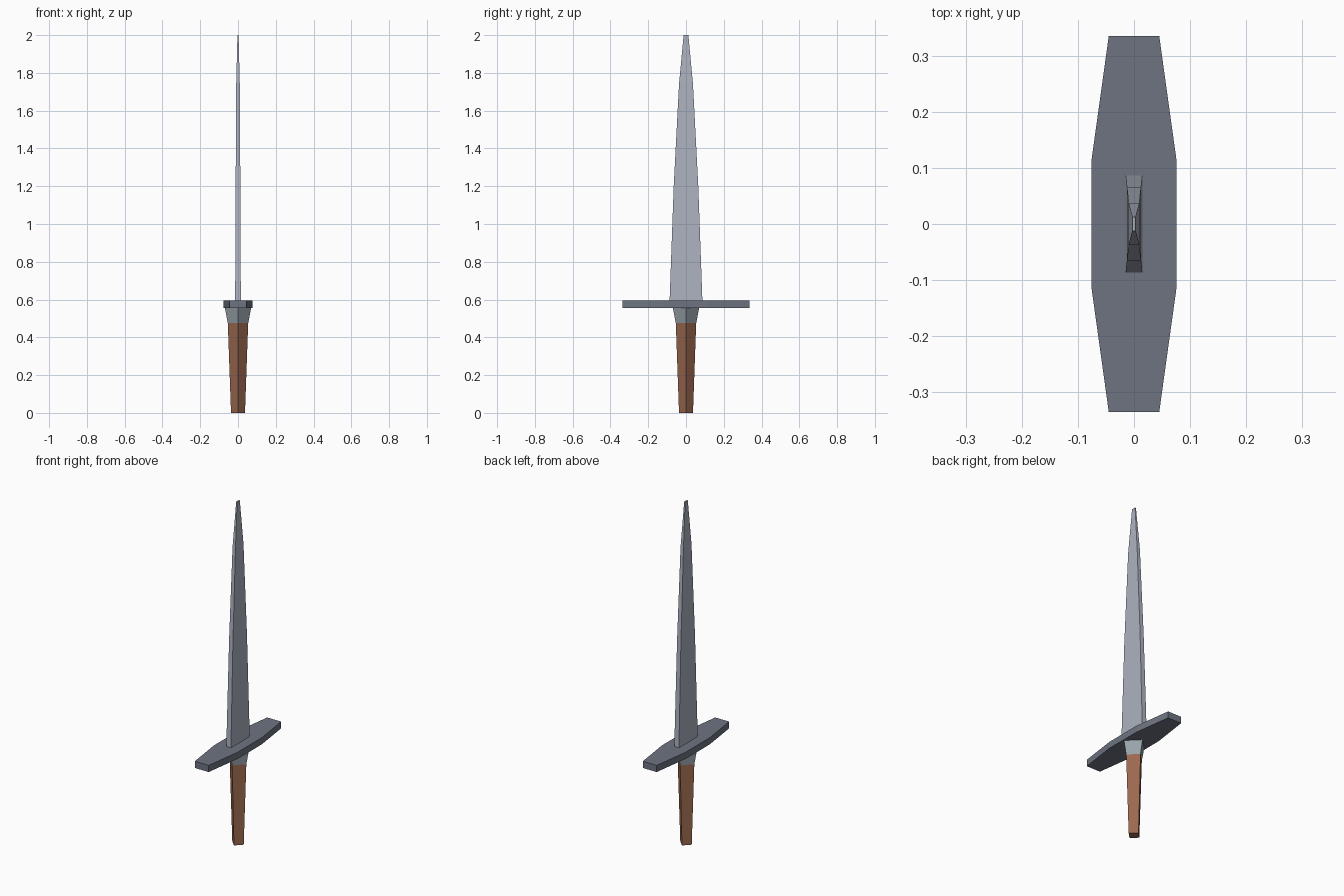
import bpy

if "Cube" in bpy.data.objects:
    bpy.data.objects.remove(bpy.data.objects["Cube"])


def material(name, rgb):
    m = bpy.data.materials.new(name)
    m.diffuse_color = (*rgb, 1)
    m.use_nodes = True
    m.node_tree.nodes["Principled BSDF"].inputs["Base Color"].default_value = m.diffuse_color
    return m


def loft(name, rings, mat):
    """Closed solid from matching rings of (x, y, z) points, bottom to top."""
    n = len(rings[0])
    verts = [p for r in rings for p in r]
    faces = [list(range(n))[::-1], [len(verts) - n + i for i in range(n)]]
    for k in range(len(rings) - 1):
        a, b = k * n, (k + 1) * n
        for i in range(n):
            j = (i + 1) % n
            faces.append([a + i, a + j, b + j, b + i])
    me = bpy.data.meshes.new(name)
    me.from_pydata(verts, [], faces)
    me.materials.append(mat)
    ob = bpy.data.objects.new(name, me)
    bpy.context.collection.objects.link(ob)
    return ob


def diamond(r, z):
    return [(r, 0, z), (0, r, z), (-r, 0, z), (0, -r, z)]


def rect(x, y, z):
    return [(x, -y, z), (x, y, z), (-x, y, z), (-x, -y, z)]


def guard_ring(z):
    half = [(0.045, -0.335), (0.076, -0.112), (0.076, 0.112), (0.045, 0.335)]
    return [(x, y, z) for x, y in half] + [(-x, y, z) for x, y in reversed(half)]


steel = material("blade steel", (0.42, 0.45, 0.53))
dark = material("dark guard metal", (0.155, 0.175, 0.22))
collar_grey = material("collar metal", (0.32, 0.37, 0.41))
brown = material("brown grip", (0.33, 0.14, 0.08))

# Tapered four-sided grip
loft("grip", [diamond(0.037, 0), diamond(0.054, 0.475)], brown)

# Flared collar under the guard
loft("collar", [diamond(0.054, 0.475), diamond(0.07, 0.557)], collar_grey)

# Cross guard with tapered ends
loft("guard", [guard_ring(0.555), guard_ring(0.594)], dark)

# Flat blade, gently bowed towards a blunt tip
blade = [(0.015, 0.087, 0.59), (0.0125, 0.065, 1.2),
         (0.0095, 0.037, 1.74), (0.003, 0.0125, 2.0)]
loft("blade", [rect(*s) for s in blade], steel)
